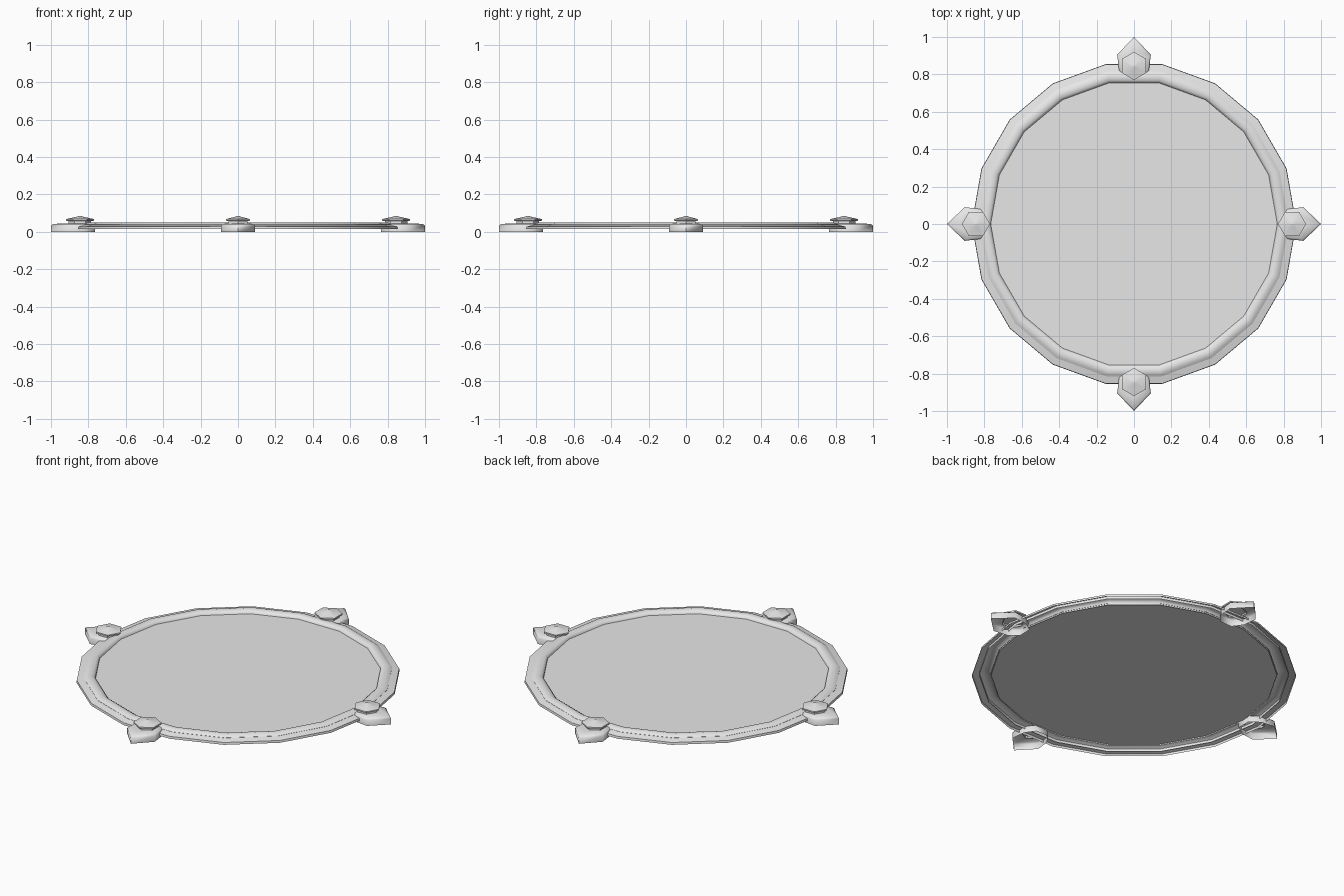
import bpy
import bmesh
from math import sin, cos, pi, radians

old = bpy.data.objects.get("Cube")
if old:
    bpy.data.objects.remove(old, do_unlink=True)

# One plain grey for everything
grey = bpy.data.materials.new("light_grey")
grey.use_nodes = True
colour = (0.8, 0.8, 0.8, 1.0)
grey.diffuse_color = colour
grey.node_tree.nodes["Principled BSDF"].inputs["Base Color"].default_value = colour


def polygon(radius, z, sides, centre=0.0):
    return [(centre + radius * cos(2 * pi * i / sides),
             radius * sin(2 * pi * i / sides), z) for i in range(sides)]


def loft(name, loops, cap=False, smooth=50):
    """Skin a stack of equal loops, leaving the underside open."""
    bm = bmesh.new()
    rows = [[bm.verts.new(p) for p in loop] for loop in loops]
    for low, high in zip(rows, rows[1:]):
        n = len(low)
        for i in range(n):
            j = (i + 1) % n
            bm.faces.new((low[i], low[j], high[j], high[i]))
    if cap:
        bm.faces.new(rows[-1])
    mesh = bpy.data.meshes.new(name)
    bm.to_mesh(mesh)
    bm.free()
    mesh.materials.append(grey)
    obj = bpy.data.objects.new(name, mesh)
    bpy.context.collection.objects.link(obj)
    bpy.ops.object.select_all(action='DESELECT')
    obj.select_set(True)
    bpy.context.view_layer.objects.active = obj
    bpy.ops.object.shade_smooth_by_angle(angle=radians(smooth))
    return obj


SIDES = 18

# Flat centre panel
loft("centre_panel", [polygon(0.768, 0.03, SIDES)], cap=True)

# Sloping outer band and rounded inner rim
band = [(0.868, 0.015), (0.866, 0.028), (0.828, 0.037)]
loft("outer_band", [polygon(r, z, SIDES) for r, z in band])
rim = [(0.828, 0.022), (0.828, 0.038), (0.815, 0.046), (0.797, 0.05),
       (0.779, 0.046), (0.767, 0.038), (0.765, 0.022)]
loft("inner_rim", [polygon(r, z, SIDES) for r, z in rim])

# Pointed mounts and hexagonal studs on the four axes
half = [(1.0, 0.0), (0.905, 0.09), (0.82, 0.08), (0.765, 0.04)]
outline = half + [(x, -y) for x, y in reversed(half[1:])]
HUB = 0.845


def mount_loop(scale, z):
    return [(HUB + (x - HUB) * scale, y * scale, z) for x, y in outline]


stud = [(0.06, 0.035), (0.06, 0.057), (0.075, 0.06), (0.075, 0.068),
        (0.058, 0.072), (0.022, 0.08), (0.004, 0.086)]
for k, side in enumerate(("left", "back", "right", "front")):
    mount = loft(side + "_mount",
                 [mount_loop(1, 0), mount_loop(1, 0.034), mount_loop(0.92, 0.042),
                  mount_loop(0.55, 0.046)], cap=True, smooth=60)
    gem = loft(side + "_stud", [polygon(r, z, 6, HUB) for r, z in stud], cap=True)
    for obj in (mount, gem):
        obj.rotation_euler.z = k * pi / 2
